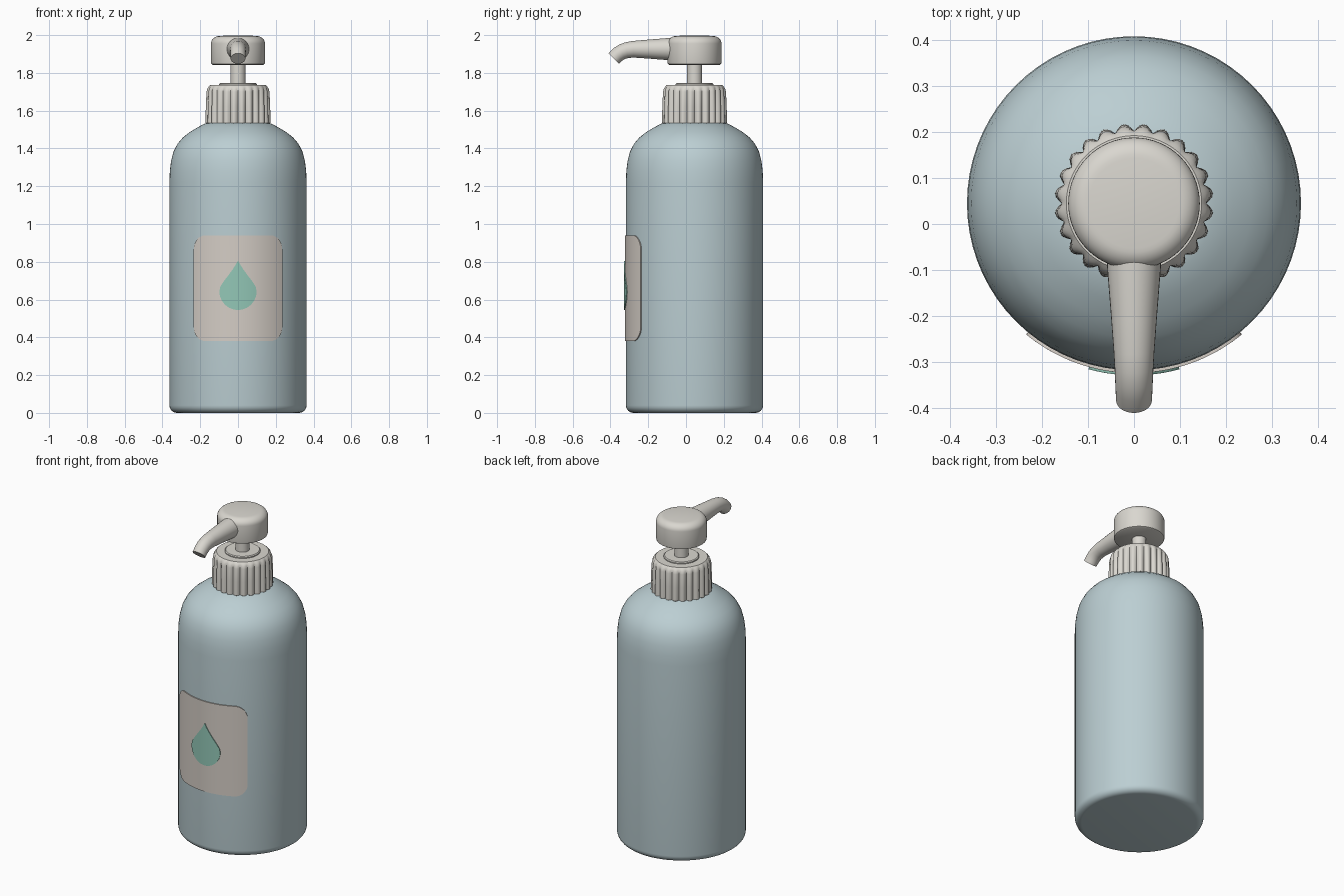
import bpy, bmesh, math
from math import sin, cos, pi, sqrt

if "Cube" in bpy.data.objects:
    bpy.data.objects.remove(bpy.data.objects["Cube"])

CY = 0.045  # y of the bottle axis


def material(name, col):
    m = bpy.data.materials.new(name)
    m.diffuse_color = (*col, 1)
    m.use_nodes = True
    m.node_tree.nodes["Principled BSDF"].inputs["Base Color"].default_value = m.diffuse_color
    return m


BLUE = material("pale_blue", (0.50, 0.62, 0.65))
CREAM = material("warm_white", (0.70, 0.68, 0.63))
PAPER = material("label_beige", (0.66, 0.61, 0.56))
GREEN = material("drop_green", (0.29, 0.57, 0.47))


def finish(bm, name, mat, angle=35):
    bmesh.ops.recalc_face_normals(bm, faces=bm.faces)
    me = bpy.data.meshes.new(name)
    bm.to_mesh(me)
    bm.free()
    me.materials.append(mat)
    ob = bpy.data.objects.new(name, me)
    bpy.context.collection.objects.link(ob)
    bpy.ops.object.select_all(action='DESELECT')
    ob.select_set(True)
    bpy.context.view_layer.objects.active = ob
    bpy.ops.object.shade_smooth_by_angle(angle=math.radians(angle))
    return ob


def loft(name, rings, mat, angle=35):
    """Skin a list of closed rings and cap both ends."""
    bm = bmesh.new()
    vs = [[bm.verts.new(p) for p in ring] for ring in rings]
    n = len(vs[0])
    for a, b in zip(vs, vs[1:]):
        for i in range(n):
            j = (i + 1) % n
            bm.faces.new((a[i], a[j], b[j], b[i]))
    bm.faces.new(vs[0])
    bm.faces.new(vs[-1])
    return finish(bm, name, mat, angle)


def lathe(name, profile, mat, n=64, lobes=0, angle=35):
    """Profile of (radius, z, lobe depth) turned about the bottle axis."""
    rings = []
    for r, z, d in profile:
        ring = []
        for i in range(n):
            t = 2 * pi * i / n
            k = r + d * abs(sin(lobes * t / 2))
            ring.append((k * cos(t), CY + k * sin(t), z))
        rings.append(ring)
    return loft(name, rings, mat, angle)


def arc(r, z, rx, rz, a0, a1, n=8):
    return [(r + rx * cos(a0 + (a1 - a0) * i / n), z + rz * sin(a0 + (a1 - a0) * i / n), 0)
            for i in range(n + 1)]


# bottle body
body = arc(0.323, 0.04, 0.04, 0.04, -pi / 2, 0, 6)
body += [(0.363, 1.22, 0), (0.361, 1.28, 0), (0.354, 1.335, 0), (0.341, 1.385, 0),
         (0.320, 1.425, 0), (0.292, 1.458, 0), (0.255, 1.487, 0), (0.215, 1.511, 0),
         (0.175, 1.532, 0), (0.14, 1.54, 0)]
lathe("bottle_body", body, BLUE, 72)

# ribbed collar, collar ring and stem
lathe("ribbed_collar", [(0.150, 1.53, 0.014), (0.157, 1.536, 0.016), (0.157, 1.62, 0.015),
                        (0.157, 1.70, 0.011), (0.157, 1.715, 0.007), (0.154, 1.727, 0.002),
                        (0.147, 1.735, 0)], CREAM, 24 * 6, 24, 40)
lathe("collar_ring", [(0.1, 1.73, 0), (0.1, 1.741, 0), (0.095, 1.746, 0)], CREAM, 48)
lathe("pump_stem", [(0.04, 1.74, 0), (0.04, 1.86, 0)], CREAM, 32)

# pump head
head = [(0.134, 1.843, 0), (0.141, 1.847, 0), (0.143, 1.855, 0)]
head += arc(0.098, 1.955, 0.045, 0.04, 0, pi / 2, 8)
head += [(0.05, 1.999, 0)]
lathe("pump_head", head, CREAM, 64)

# curved, tapering spout: (y, z, radius, heading below horizontal)
path = [(-0.04, 1.925, 0.061, 0), (-0.10, 1.926, 0.058, 0), (-0.20, 1.926, 0.050, 0),
        (-0.28, 1.925, 0.044, 4), (-0.315, 1.920, 0.042, 13), (-0.34, 1.911, 0.041, 24),
        (-0.362, 1.897, 0.040, 36), (-0.383, 1.876, 0.039, 45)]
rings = []
for y, z, r, h in path:
    h = math.radians(h)
    rings.append([(r * cos(2 * pi * i / 32), y - r * sin(2 * pi * i / 32) * sin(h),
                   z + r * sin(2 * pi * i / 32) * cos(h)) for i in range(32)])
loft("spout", rings, CREAM)


def plate(name, rows, radius, thick, mat, cols=28):
    """Thin plate wrapped on the bottle front; rows of (z, half arc width)."""
    bm = bmesh.new()
    grid = {}
    for k, rad in enumerate((radius, radius - thick)):
        for j, (z, w) in enumerate(rows):
            for i in range(cols + 1):
                t = w * (2 * i / cols - 1) / radius
                grid[k, j, i] = bm.verts.new((rad * sin(t), CY - rad * cos(t), z))
    m = len(rows) - 1
    for k in (0, 1):
        for j in range(m):
            for i in range(cols):
                bm.faces.new([grid[k, j + a, i + b] for a, b in ((0, 0), (0, 1), (1, 1), (1, 0))])
    rim = [(0, i) for i in range(cols)] + [(j, cols) for j in range(m)]
    rim += [(m, i) for i in range(cols, 0, -1)] + [(j, 0) for j in range(m, 0, -1)]
    for p, q in zip(rim, rim[1:] + rim[:1]):
        bm.faces.new((grid[0, *p], grid[0, *q], grid[1, *q], grid[1, *p]))
    return finish(bm, name, mat)


# label: rounded rectangle
W, H, R = 0.254, 0.28, 0.075
corner = [(H - R + R * sin(pi / 2 * i / 8), W - R + R * cos(pi / 2 * i / 8)) for i in range(9)]
rows = [(0.66 - z, w) for z, w in reversed(corner)] + [(0.66 + z, w) for z, w in corner]
plate("label", rows, 0.369, 0.008, PAPER)

# water drop: round bottom, tapering to a point
rows = [(0.645 - 0.1 * cos(a), max(0.1 * sin(a), 0.002)) for a in (pi / 2 * i / 10 for i in range(11))]
rows += [(0.67, 0.094), (0.70, 0.073), (0.73, 0.050), (0.76, 0.028), (0.785, 0.012), (0.805, 0.001)]
plate("drop_emblem", rows, 0.374, 0.007, GREEN, 16)
